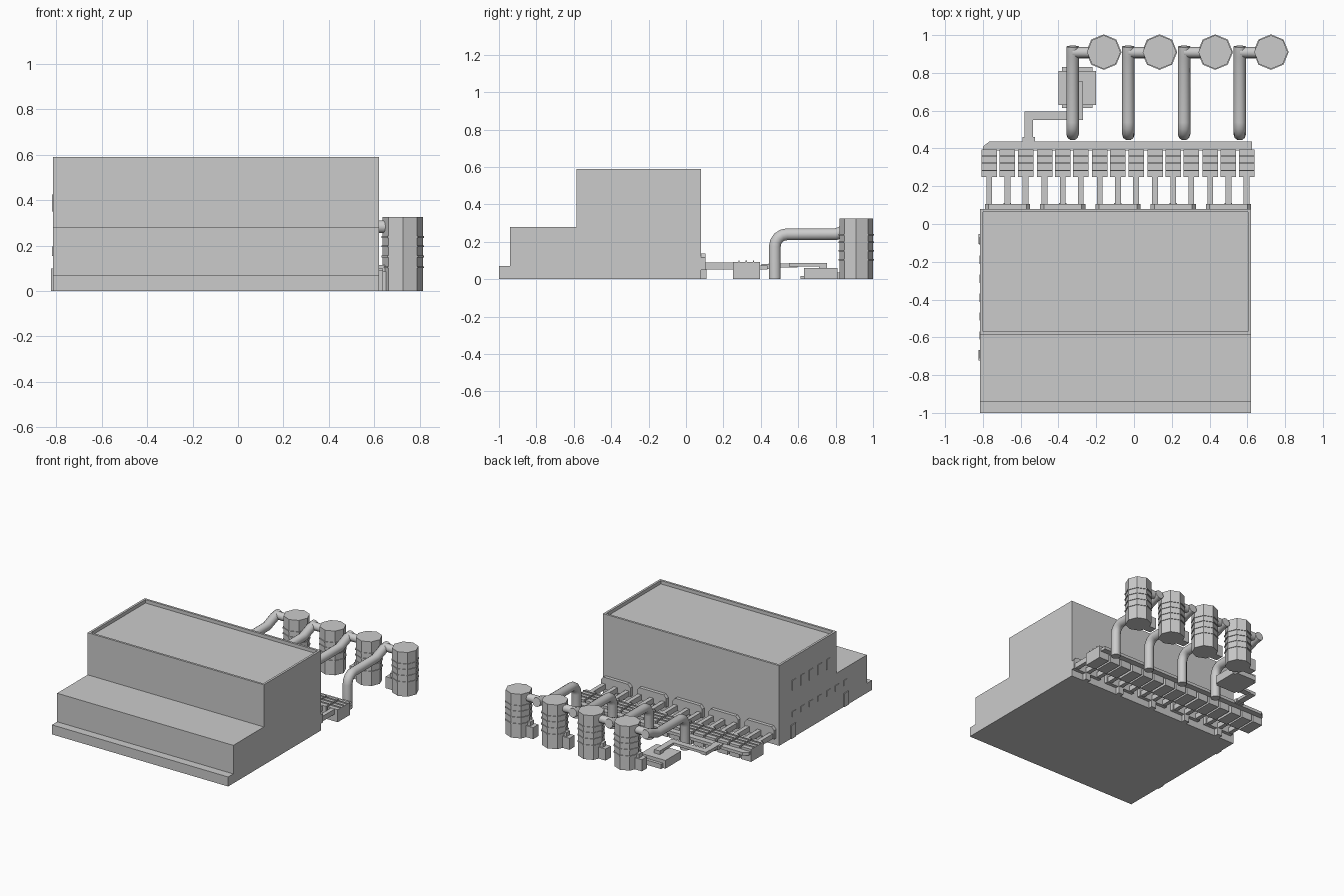
import bpy, bmesh, math
from mathutils import Vector

if "Cube" in bpy.data.objects:
    bpy.data.objects.remove(bpy.data.objects["Cube"], do_unlink=True)

grey = bpy.data.materials.new("concrete grey")
grey.use_nodes = True
grey.diffuse_color = (0.6, 0.6, 0.6, 1)
grey.node_tree.nodes["Principled BSDF"].inputs["Base Color"].default_value = (0.6, 0.6, 0.6, 1)


def finish(name, bm):
    bmesh.ops.recalc_face_normals(bm, faces=bm.faces)
    mesh = bpy.data.meshes.new(name)
    bm.to_mesh(mesh)
    bm.free()
    mesh.materials.append(grey)
    ob = bpy.data.objects.new(name, mesh)
    bpy.context.collection.objects.link(ob)
    return ob


def add_box(bm, x0, x1, y0, y1, z0, z1):
    verts = bmesh.ops.create_cube(bm, size=1)["verts"]
    for v in verts:
        v.co = Vector((x1 if v.co.x > 0 else x0, y1 if v.co.y > 0 else y0, z1 if v.co.z > 0 else z0))


def boxes(name, items):
    bm = bmesh.new()
    for item in items:
        add_box(bm, *item)
    return finish(name, bm)


def extruded(bm, points, offset):
    face = bm.faces.new([bm.verts.new(p) for p in points])
    out = bmesh.ops.extrude_face_region(bm, geom=[face])["geom"]
    moved = [v for v in out if isinstance(v, bmesh.types.BMVert)]
    bmesh.ops.translate(bm, verts=moved, vec=offset)


def tube(name, points, radius):
    curve = bpy.data.curves.new(name, "CURVE")
    curve.dimensions = "3D"
    curve.bevel_depth = radius
    curve.bevel_resolution = 3
    curve.use_fill_caps = True
    spline = curve.splines.new("POLY")
    spline.points.add(len(points) - 1)
    for p, co in zip(spline.points, points):
        p.co = (*co, 1)
    curve.materials.append(grey)
    ob = bpy.data.objects.new(name, curve)
    bpy.context.collection.objects.link(ob)
    return ob


# Stepped building with a sunken roof behind a parapet
LEFT, RIGHT, BACK = -0.815, 0.62, 0.08
profile = [(-1, 0), (-1, 0.07), (-0.94, 0.07), (-0.94, 0.28), (-0.585, 0.28),
           (-0.585, 0.59), (BACK, 0.59), (BACK, 0)]
bm = bmesh.new()
extruded(bm, [(LEFT, y, z) for y, z in profile], (RIGHT - LEFT, 0, 0))
bm.normal_update()
roof = max(bm.faces, key=lambda f: f.calc_center_median().z)
bmesh.ops.inset_region(bm, faces=[roof], thickness=0.023)
down = bmesh.ops.extrude_face_region(bm, geom=[roof])["geom"]
bmesh.ops.translate(bm, verts=[v for v in down if isinstance(v, bmesh.types.BMVert)], vec=(0, 0, -0.025))
bmesh.ops.delete(bm, geom=[roof], context="FACES_ONLY") if roof.is_valid else None
finish("building", bm)

# Side windows and doors
panes = []
for i in range(5):
    y = -0.09 - i * 0.1
    panes.append((LEFT - 0.004, LEFT + 0.002, y - 0.022, y + 0.022, 0.35, 0.425))
for i in range(7):
    y = -0.09 - i * 0.1
    panes.append((LEFT - 0.004, LEFT + 0.002, y - 0.022, y + 0.022, 0.155, 0.195))
boxes("side_windows", panes)
boxes("side_doors", [(LEFT - 0.007, LEFT + 0.002, y - 0.027, y + 0.027, 0, 0.1) for y in (-0.08, -0.695)])

# Five banks of rear cooling units
PITCH = 0.2925
plates = bmesh.new()
posts, ducts, units, fins = [], [], [], []
for g in range(5):
    x = -0.67 + g * PITCH
    outline = [(-0.12, 0.05), (0.12, 0.05), (0.12, 0.115), (0.1, 0.138), (-0.1, 0.138), (-0.12, 0.115)]
    extruded(plates, [(x + px, BACK - 0.002, pz) for px, pz in outline], (0, 0.027, 0))
    posts.append((x - 0.02, x + 0.02, BACK - 0.002, 0.11, 0, 0.055))
    for k in (-1, 0, 1):
        c = x + k * 0.096
        ducts.append((c - 0.015, c + 0.015, 0.09, 0.26, 0.052, 0.09))
        units.append((c - 0.041, c + 0.041, 0.25, 0.395, 0, 0.092))
        for y in (0.283, 0.322, 0.36):
            fins.append((c - 0.041, c + 0.041, y - 0.003, y + 0.003, 0.09, 0.1))
finish("wall_plates", plates)
boxes("wall_posts", posts)
boxes("unit_ducts", ducts)
boxes("cooling_units", units)
boxes("unit_fins", fins)

# Collector running behind the units, with one clipped corner
bm = bmesh.new()
shape = [(-0.8, 0.39), (0.625, 0.39), (0.625, 0.437), (-0.765, 0.437), (-0.8, 0.41)]
extruded(bm, [(x, y, 0.052) for x, y in shape], (0, 0, 0.022))
finish("collector_duct", bm)

# Supply duct and ground box
boxes("supply_duct", [
    (-0.59, -0.525, 0.405, 0.46, 0.055, 0.08),
    (-0.58, -0.535, 0.44, 0.595, 0.062, 0.084),
    (-0.58, -0.27, 0.55, 0.595, 0.068, 0.086),
    (-0.315, -0.27, 0.55, 0.755, 0.068, 0.086),
    (-0.315, -0.27, 0.71, 0.755, 0.05, 0.086),
])
boxes("ground_box", [
    (-0.4, -0.2, 0.63, 0.81, 0, 0.06),
    (-0.38, -0.22, 0.613, 0.64, 0, 0.016),
    (-0.38, -0.22, 0.8, 0.832, 0, 0.035),
])

# Four octagonal towers, each with rings, a bent pipe and a side box
bend = [(0.475 + 0.065 * (1 - math.cos(a)), 0.175 + 0.065 * math.sin(a))
        for a in [math.pi / 2 * i / 4 for i in range(5)]]
pipe_path = [(0.475, 0)] + bend + [(0.8, 0.24), (0.89, 0.275), (0.94, 0.282)]
for i in range(4):
    cx, cy = -0.16 + i * 0.295, 0.91
    bpy.ops.mesh.primitive_cylinder_add(vertices=8, radius=0.089, depth=0.325, location=(cx, cy, 0.1625))
    bpy.context.object.name = "tower"
    bpy.context.object.data.materials.append(grey)
    for z in (0.105, 0.152, 0.197, 0.238):
        bpy.ops.mesh.primitive_cylinder_add(vertices=8, radius=0.094, depth=0.008, location=(cx, cy, z))
        bpy.context.object.name = "tower_ring"
        bpy.context.object.data.materials.append(grey)
    px = cx - 0.165
    tube("tower_pipe", [(px, y, z) for y, z in pipe_path], 0.033)
    tube("pipe_connector", [(px, 0.908, 0.283), (cx - 0.05, 0.908, 0.283)], 0.029)
    boxes("tower_box", [(cx - 0.135, cx - 0.06, 0.875, 0.935, 0, 0.085),
                        (cx - 0.105, cx - 0.06, 0.885, 0.925, 0.085, 0.115)])

# Convert the pipes to meshes and smooth them
bpy.ops.object.select_all(action="DESELECT")
pipes = [o for o in bpy.context.scene.objects if o.type == "CURVE"]
for o in pipes:
    o.select_set(True)
bpy.context.view_layer.objects.active = pipes[0]
bpy.ops.object.convert(target="MESH")
bpy.ops.object.shade_smooth_by_angle(angle=math.radians(50))
